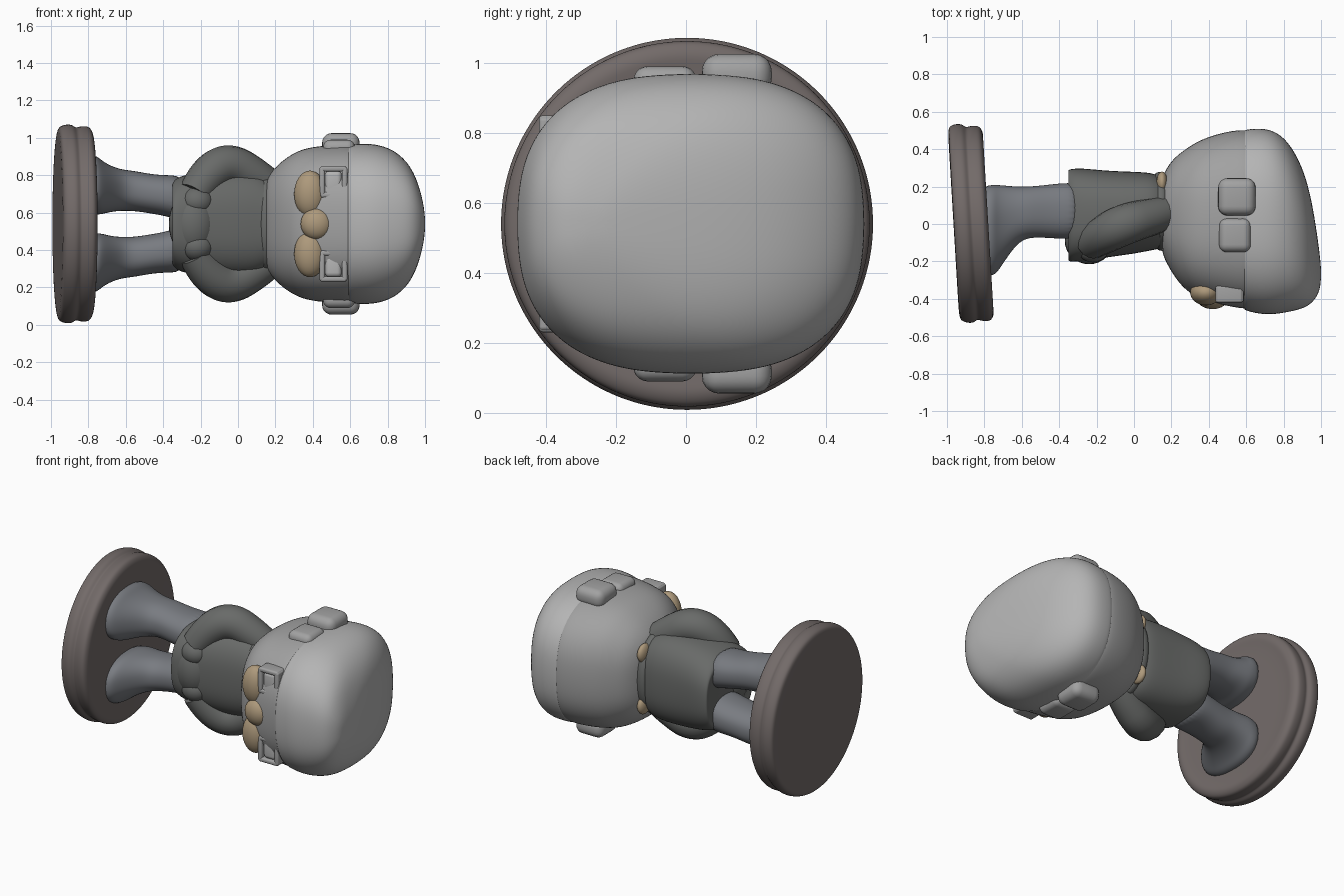
import bpy, bmesh, math
from mathutils import Vector

if "Cube" in bpy.data.objects:
    bpy.data.objects.remove(bpy.data.objects["Cube"])

ZC = 0.54  # height of the figure's lying axis


def paint(ob, rgb):
    name = "tone_%02d_%02d_%02d" % tuple(int(c * 100) for c in rgb)
    m = bpy.data.materials.get(name) or bpy.data.materials.new(name)
    m.diffuse_color = (*rgb, 1)
    m.use_nodes = True
    m.node_tree.nodes["Principled BSDF"].inputs["Base Color"].default_value = m.diffuse_color
    ob.data.materials.append(m)


def finish(name, bm, rgb, subsurf=0, smooth=True):
    bmesh.ops.recalc_face_normals(bm, faces=bm.faces)
    me = bpy.data.meshes.new(name)
    bm.to_mesh(me)
    bm.free()
    for p in me.polygons:
        p.use_smooth = smooth
    ob = bpy.data.objects.new(name, me)
    bpy.context.collection.objects.link(ob)
    if subsurf:
        ob.modifiers.new("smooth", "SUBSURF").levels = subsurf
        ob.modifiers["smooth"].render_levels = subsurf
    paint(ob, rgb)
    return ob


def loft(name, sections, rgb, power=2.0, shear=0.0, n=32, side=1):
    """Superellipse rings along x; section = x, y min, y max, z min, z max (z from axis)."""
    bm = bmesh.new()
    rings = []
    for x, y0, y1, z0, z1 in sections:
        ring = []
        for i in range(n):
            a = 2 * math.pi * i / n
            c, s = math.cos(a), math.sin(a)
            y = (y0 + y1) / 2 + (y1 - y0) / 2 * math.copysign(abs(c) ** (2 / power), c)
            z = (z0 + z1) / 2 + (z1 - z0) / 2 * math.copysign(abs(s) ** (2 / power), s)
            ring.append(bm.verts.new((x + shear * y, y, ZC + side * z)))
        rings.append(ring)
    for a, b in zip(rings, rings[1:]):
        for i in range(n):
            j = (i + 1) % n
            bm.faces.new((a[i], a[j], b[j], b[i]))
    bm.faces.new(rings[0])
    bm.faces.new(rings[-1])
    return finish(name, bm, rgb, 2)


def ball(name, loc, radii, rgb):
    bm = bmesh.new()
    bmesh.ops.create_uvsphere(bm, u_segments=32, v_segments=16, radius=1)
    for v in bm.verts:
        v.co = Vector([c * r for c, r in zip(v.co, radii)]) + Vector(loc)
    return finish(name, bm, rgb)


def pad(name, loc, size, rgb, bevel):
    bm = bmesh.new()
    bmesh.ops.create_cube(bm, size=1)
    for v in bm.verts:
        v.co = Vector([c * s for c, s in zip(v.co, size)]) + Vector(loc)
    ob = finish(name, bm, rgb)
    b = ob.modifiers.new("round", "BEVEL")
    b.width, b.segments = bevel, 5
    return ob


def tube(name, pts, rgb):
    cu = bpy.data.curves.new(name, "CURVE")
    cu.dimensions, cu.bevel_depth, cu.bevel_resolution = "3D", 1.0, 6
    cu.use_fill_caps = True
    sp = cu.splines.new("NURBS")
    sp.points.add(len(pts) - 1)
    sp.use_endpoint_u, sp.order_u = True, 3
    for p, (x, y, z, r) in zip(sp.points, pts):
        p.co, p.radius = (x, y, z, 1), r
    ob = bpy.data.objects.new(name, cu)
    bpy.context.collection.objects.link(ob)
    paint(ob, rgb)


def sym(rows):
    return [(x, y0, y1, -h, h) for x, y0, y1, h in rows]


BASE, LEG, COAT = (0.17, 0.145, 0.14), (0.19, 0.20, 0.22), (0.14, 0.145, 0.14)
SKIN, HAIR, TAN = (0.36, 0.36, 0.36), (0.46, 0.46, 0.46), (0.42, 0.32, 0.20)

# Tilted round plinth with a grooved rim
plinth = [(-.965, .40), (-.965, .50), (-.953, .525), (-.91, .535), (-.885, .53), (-.868, .513),
          (-.85, .522), (-.81, .525), (-.79, .515), (-.775, .48), (-.785, .44), (-.787, .3)]
loft("plinth", [(x, .003 - r, .003 + r, -r, r) for x, r in plinth], BASE, shear=-0.06, n=48)

# Legs with feet flaring towards the front
leg = [(-.83, -.28, .20, .06, .37), (-.76, -.28, .21, .05, .37), (-.73, -.26, .21, .05, .34),
       (-.68, -.18, .205, .065, .31), (-.62, -.10, .20, .07, .29), (-.56, -.07, .20, .07, .285),
       (-.46, -.075, .21, .055, .265), (-.38, -.08, .22, .04, .26), (-.28, -.08, .22, .01, .26)]

# Sleeves bent at the elbow, hands resting on the belly
for s, tag in ((1, "left"), (-1, "right")):
    loft("leg_" + tag, leg, LEG, power=2.3, side=s)
    tube("sleeve_" + tag, [(.17, .06, ZC + s * .20, .09), (.10, .04, ZC + s * .25, .10),
                           (-.05, .0, ZC + s * .33, .11), (-.17, -.06, ZC + s * .26, .105),
                           (-.23, -.10, ZC + s * .16, .09)], COAT)
    ball("hand_" + tag, (-.22, -.12, ZC + s * .12), (.09, .085, .08), COAT)

# Coat body and belly
loft("coat", sym([(-.335, -.15, .24, .16), (-.357, -.19, .285, .21), (-.345, -.205, .295, .24),
                  (-.28, -.20, .30, .265), (-.15, -.18, .285, .285), (0, -.16, .28, .29),
                  (.10, -.14, .275, .28), (.15, -.13, .25, .25), (.22, -.12, .22, .2)]),
     COAT, power=2.6)
ball("belly", (-.24, -.09, ZC), (.13, .125, .18), COAT)
loft("collar", sym([(.10, -.10, .26, .22), (.12, -.14, .28, .27), (.16, -.15, .28, .275),
                    (.19, -.12, .26, .24)]), COAT, power=2.2)
for s in (1, -1):
    ball("collar_clasp", (.15, .22, ZC + s * .17), (.03, .06, .06), TAN)

# Face half of the head
loft("head", sym([(.15, -.10, .20, .17), (.15, -.16, .25, .24), (.18, -.22, .31, .28),
                  (.22, -.29, .36, .325), (.28, -.36, .405, .37), (.35, -.40, .45, .405),
                  (.45, -.43, .485, .42), (.55, -.45, .505, .425), (.63, -.46, .505, .425),
                  (.68, -.4, .45, .38)]), SKIN, power=2.55)

# Smooth crown, sloping from the front peak to the back
loft("crown", sym([(.585, -.42, .46, .39), (.585, -.455, .50, .42), (.60, -.467, .508, .427),
                   (.68, -.485, .515, .432), (.75, -.485, .50, .425), (.81, -.475, .455, .405),
                   (.86, -.465, .385, .375), (.91, -.45, .28, .325), (.95, -.425, .13, .255),
                   (.98, -.385, -.06, .16), (.995, -.345, -.18, .085), (1.0, -.29, -.24, .03)]),
     HAIR, power=2.55)

# Nose and moustache
ball("nose", (.42, -.395, ZC), (.085, .06, .085), TAN)
for s, tag in ((1, "left"), (-1, "right")):
    ball("moustache_" + tag, (.385, -.365, ZC + s * .16), (.085, .07, .125), TAN)
    # Square framed eyes
    pad("eye_" + tag, (.51, -.375, ZC + s * .225), (.09, .07, .12), HAIR, .025)
    for dx in (-.06, .06):
        pad("eye_frame_bar_" + tag, (.51 + dx, -.375, ZC + s * .225), (.03, .09, .16), SKIN, .012)
    for dz in (-.07, .07):
        pad("eye_frame_side_" + tag, (.51, -.375, ZC + s * .225 + dz), (.14, .09, .03), SKIN, .012)
    # Ears and the pads in front of them
    pad("ear_" + tag, (.55, .145, ZC + s * .425), (.20, .20, .12), SKIN, .05)
    pad("ear_front_" + tag, (.54, -.06, ZC + s * .40), (.17, .18, .10), SKIN, .04)
